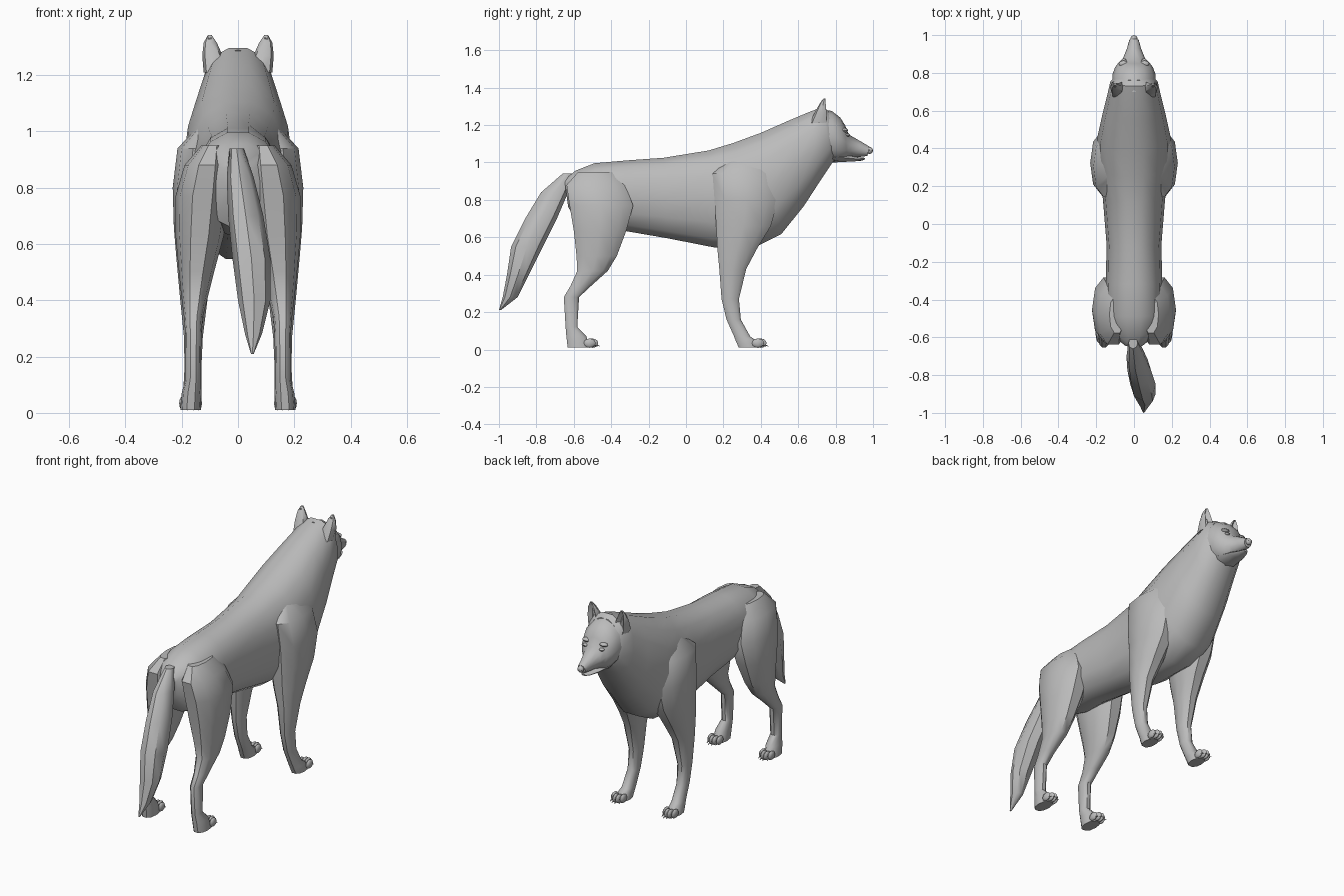
import bpy, bmesh, math
from mathutils import Vector, Matrix

start_cube = bpy.data.objects.get("Cube")
if start_cube:
    bpy.data.objects.remove(start_cube, do_unlink=True)

FUR = (0.5, 0.5, 0.5, 1.0)
fur = bpy.data.materials.new("grey fur")
fur.use_nodes = True
fur.diffuse_color = FUR
fur.node_tree.nodes["Principled BSDF"].inputs["Base Color"].default_value = FUR


def finish(name, bm, mirrored=False, angle=40):
    """Turn a bmesh into a shaded object, optionally mirrored across x."""
    bmesh.ops.recalc_face_normals(bm, faces=bm.faces)
    mesh = bpy.data.meshes.new(name)
    bm.to_mesh(mesh)
    bm.free()
    obj = bpy.data.objects.new(name, mesh)
    bpy.context.collection.objects.link(obj)
    mesh.materials.append(fur)
    bpy.ops.object.select_all(action='DESELECT')
    obj.select_set(True)
    bpy.context.view_layer.objects.active = obj
    bpy.ops.object.shade_smooth_by_angle(angle=math.radians(angle))
    if mirrored:
        obj.modifiers.new("Mirror", 'MIRROR').use_mirror_merge = False
    return obj


def unit_ring(sides, power):
    """Points of a rounded outline between -1 and 1."""
    for i in range(sides):
        a = 2 * math.pi * i / sides
        c, s = math.cos(a), math.sin(a)
        yield (math.copysign(abs(c) ** power, c), math.copysign(abs(s) ** power, s))


def skin(bm, rings):
    """Bridge successive rings of points and cap both ends."""
    loops = [[bm.verts.new(p) for p in ring] for ring in rings]
    count = len(loops[0])
    for low, high in zip(loops, loops[1:]):
        for i in range(count):
            j = (i + 1) % count
            bm.faces.new((low[i], low[j], high[j], high[i]))
    bm.faces.new(loops[0][::-1])
    bm.faces.new(loops[-1])


def spine_loft(name, sections, sides=14, power=1.0):
    """Sections: top y, top z, bottom y, bottom z, half width."""
    rings = []
    for ty, tz, by, bz, w in sections:
        top, low = Vector((0, ty, tz)), Vector((0, by, bz))
        mid, half = (top + low) / 2, (top - low) / 2
        rings.append([mid + half * s + Vector((w * c, 0, 0))
                      for c, s in unit_ring(sides, power)])
    bm = bmesh.new()
    skin(bm, rings)
    return finish(name, bm)


def level_rings(sections, sides, power):
    """Sections: z, back y, front y, inner x, outer x."""
    return [[Vector(((x0 + x1) / 2 + (x1 - x0) / 2 * c,
                     (y0 + y1) / 2 + (y1 - y0) / 2 * s, z))
             for c, s in unit_ring(sides, power)]
            for z, y0, y1, x0, x1 in sections]


def level_loft(name, sections, sides=10, power=0.85, mirrored=True):
    bm = bmesh.new()
    skin(bm, level_rings(sections, sides, power))
    return finish(name, bm, mirrored)


def blob(bm, centre, size):
    """Small low-poly ellipsoid."""
    bmesh.ops.create_uvsphere(
        bm, u_segments=8, v_segments=6, radius=1,
        matrix=Matrix.Translation(centre) @ Matrix.Diagonal((*size, 1)))


# Trunk and neck
spine_loft("trunk", [
    (-.65, .91, -.63, .76, .05),
    (-.59, .96, -.57, .66, .13),
    (-.49, 1.0, -.46, .63, .15),
    (-.32, 1.015, -.33, .63, .15),
    (-.12, 1.03, -.10, .59, .145),
    (.12, 1.07, .15, .54, .165),
    (.25, 1.11, .38, .545, .19),
    (.40, 1.165, .51, .61, .195),
    (.55, 1.23, .63, .76, .165),
    (.66, 1.275, .72, .90, .14),
    (.73, 1.30, .78, .99, .125),
    (.76, 1.28, .80, 1.02, .10)], power=.9)

# Head, with the muzzle ending above a separate lower jaw
spine_loft("head", [
    (.70, 1.29, .75, 1.0, .115),
    (.78, 1.275, .80, 1.0, .115),
    (.825, 1.24, .835, 1.005, .10),
    (.85, 1.20, .86, 1.02, .082),
    (.87, 1.15, .885, 1.03, .058),
    (.93, 1.115, .93, 1.03, .037),
    (.98, 1.085, .97, 1.035, .025)], sides=12)
spine_loft("lower_jaw", [
    (.80, 1.06, .79, 1.0, .07),
    (.87, 1.04, .88, 1.005, .05),
    (.93, 1.026, .93, 1.008, .028),
    (.957, 1.025, .955, 1.014, .014)], sides=8)

# Nose
bm = bmesh.new()
blob(bm, (0, .982, 1.064), (.019, .018, .019))
finish("nose", bm)

# Eyes and brows
bm = bmesh.new()
blob(bm, (.054, .862, 1.147), (.016, .014, .009))
finish("eyes", bm, True)
bm = bmesh.new()
blob(bm, (.056, .848, 1.172), (.026, .018, .012))
finish("brows", bm, True)

# Ears with a hollowed front
bm = bmesh.new()
skin(bm, level_rings([
    (1.21, .66, .765, .048, .122),
    (1.27, .69, .76, .055, .127),
    (1.315, .715, .752, .075, .122),
    (1.342, .735, .748, .093, .107)], 8, .9))
bmesh.ops.recalc_face_normals(bm, faces=bm.faces)
bm.normal_update()
front = [f for f in bm.faces if f.normal.y > .45]
bmesh.ops.inset_region(bm, faces=front, thickness=.009, depth=-.025)
finish("ears", bm, True)

# Front legs, from shoulder to paw
level_loft("front_legs", [
    (1.03, .24, .40, .06, .13),
    (.94, .135, .47, .04, .215),
    (.80, .145, .50, .04, .232),
    (.66, .155, .46, .05, .228),
    (.54, .163, .385, .075, .218),
    (.43, .175, .325, .105, .208),
    (.27, .188, .285, .125, .192),
    (.16, .215, .295, .13, .19),
    (.07, .255, .345, .13, .195),
    (.05, .262, .375, .13, .20),
    (.01, .28, .39, .132, .202)])

# Hind legs, from haunch to paw
level_loft("hind_legs", [
    (.95, -.58, -.38, .05, .13),
    (.88, -.645, -.32, .03, .19),
    (.77, -.63, -.275, .03, .222),
    (.63, -.605, -.315, .05, .222),
    (.50, -.59, -.365, .085, .21),
    (.42, -.585, -.415, .105, .202),
    (.34, -.62, -.505, .125, .192),
    (.28, -.655, -.57, .13, .187),
    (.12, -.645, -.58, .132, .187),
    (.07, -.642, -.53, .13, .20),
    (.01, -.635, -.51, .132, .205)])

# Toes and claws
for name, toe_y in (("front_toes", .385), ("hind_toes", -.515)):
    bm = bmesh.new()
    for i in range(4):
        x = .14 + .019 * i
        y = toe_y + (.014 if i in (1, 2) else 0)
        blob(bm, (x, y, .034), (.012, .032, .025))
        tilt = Matrix.Rotation(math.radians(-110), 4, 'X')
        bmesh.ops.create_cone(
            bm, cap_ends=True, segments=5, radius1=.006, radius2=.001, depth=.025,
            matrix=Matrix.Translation((x, y + .03, .022)) @ tilt)
    finish(name, bm, True)

# Tail, swept to one side
level_loft("tail", [
    (.94, -.66, -.60, -.03, .02),
    (.84, -.775, -.63, -.04, .055),
    (.70, -.86, -.69, -.035, .09),
    (.55, -.935, -.765, -.02, .115),
    (.40, -.957, -.84, .0, .115),
    (.28, -.98, -.90, .025, .085),
    (.21, -1.0, -.99, .046, .056)], sides=8, power=1, mirrored=False)
